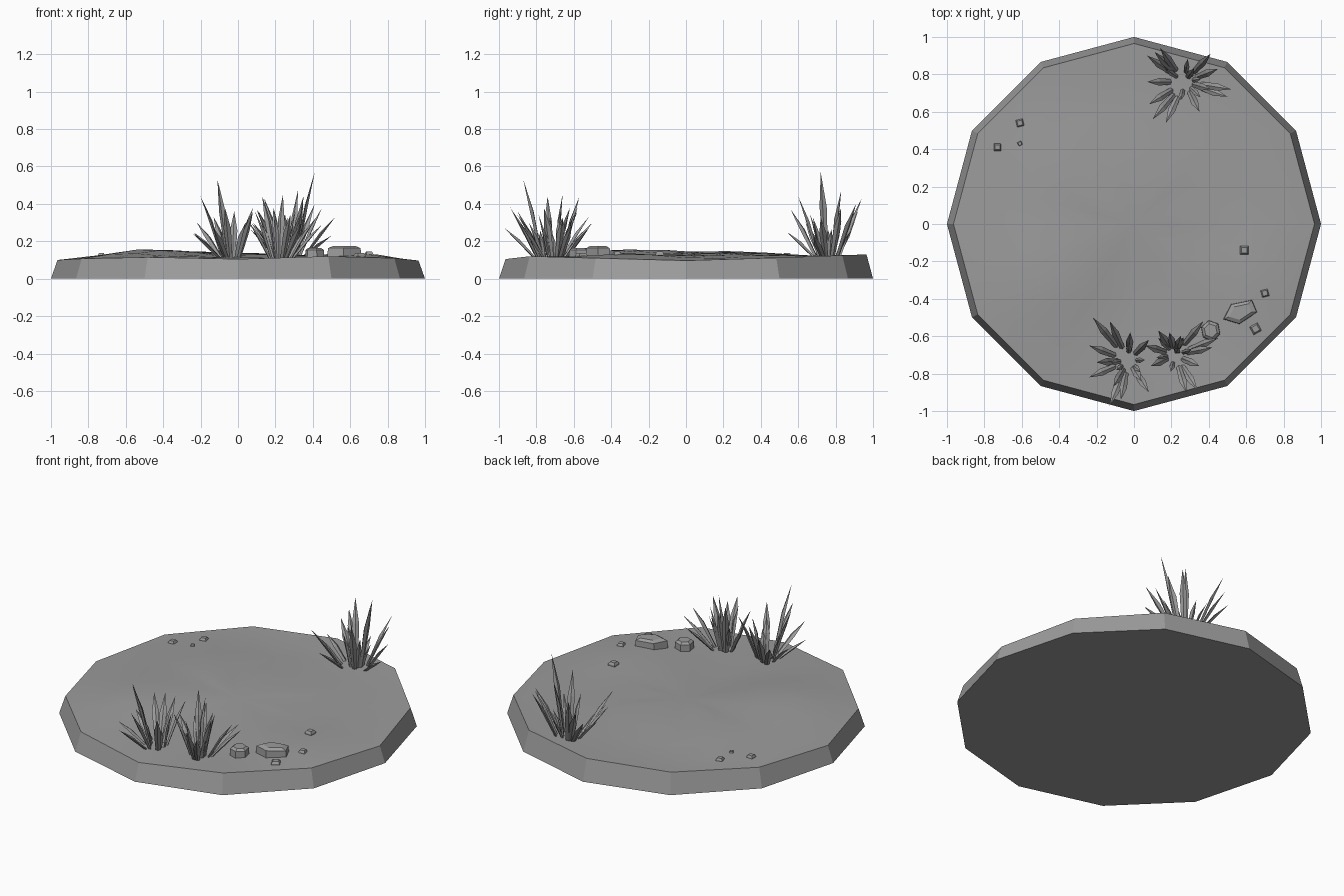
import bpy, bmesh, math, random
from mathutils import Vector

random.seed(4)
cube = bpy.data.objects.get("Cube")
if cube:
    bpy.data.objects.remove(cube, do_unlink=True)

grey = bpy.data.materials.new("stone grey")
grey.use_nodes = True
grey.diffuse_color = (0.33, 0.33, 0.33, 1)
grey.node_tree.nodes["Principled BSDF"].inputs["Base Color"].default_value = grey.diffuse_color


def finish(bm, name, smooth_angle=None):
    bmesh.ops.recalc_face_normals(bm, faces=bm.faces)
    mesh = bpy.data.meshes.new(name)
    bm.to_mesh(mesh)
    bm.free()
    mesh.materials.append(grey)
    obj = bpy.data.objects.new(name, mesh)
    bpy.context.collection.objects.link(obj)
    if smooth_angle:
        bpy.ops.object.select_all(action='DESELECT')
        obj.select_set(True)
        bpy.context.view_layer.objects.active = obj
        bpy.ops.object.shade_smooth_by_angle(angle=math.radians(smooth_angle))
    return obj


# Ground: twelve-sided slab with a gently rolling top
SIDES = 12
RIM = [.097, .112, .125, .13, .125, .115, .1, .107, .115, .105, .12, .11]
MOUNDS = [(-.45, -.3, .3, .042), (-.4, .25, .35, .03), (.15, .1, .4, .018),
          (.62, -.3, .22, .022), (.2, .7, .3, .012)]


def corner(k):
    a = math.tau * k / SIDES
    return Vector((math.cos(a), math.sin(a), 0))


def ground_z(x, y):
    z = .112
    for mx, my, width, height in MOUNDS:
        z += height * math.exp(-((x - mx) ** 2 + (y - my) ** 2) / width ** 2)
    return z


def ring(bm, scale, on_rim):
    verts = []
    for i in range(SIDES * 2):
        k, half = divmod(i, 2)
        n = (k + 1) % SIDES
        p = corner(k).lerp(corner(n), half / 2) * scale
        if on_rim:
            p.z = RIM[k] + (RIM[n] - RIM[k]) * half / 2
        else:
            p.z = ground_z(p.x, p.y) + random.uniform(-.004, .004)
        verts.append(bm.verts.new(p))
    return verts


bm = bmesh.new()
bottom = [bm.verts.new(corner(k)) for k in range(SIDES)]
bm.faces.new(bottom)
rings = [ring(bm, s, s > .9) for s in (.965, .8, .62, .43, .22)]
for k in range(SIDES):
    n = (k + 1) % SIDES
    bm.faces.new((bottom[k], bottom[n], rings[0][2 * n], rings[0][2 * k + 1], rings[0][2 * k]))
for outer, inner in zip(rings, rings[1:]):
    for i in range(len(outer)):
        j = (i + 1) % len(outer)
        bm.faces.new((outer[i], outer[j], inner[j], inner[i]))
centre = bm.verts.new((0, 0, ground_z(0, 0)))
for i in range(len(inner)):
    bm.faces.new((inner[i], inner[(i + 1) % len(inner)], centre))
finish(bm, "ground", 20)


# Grass: pointed blades with a diamond section, leaning outward
def add_blade(bm, base, tip, width):
    lean = Vector((tip.x - base.x, tip.y - base.y, 0)).normalized()
    side = Vector((-lean.y, lean.x, 0))
    out = (lean * (tip.z - base.z) - Vector((0, 0, 1)) * (tip - base).dot(lean)).normalized()
    sections = []
    for t, w in ((0, .65), (.6, 1)):
        p = base.lerp(tip, t) - lean * .012 * t
        sections.append([bm.verts.new(p + d * width * w)
                         for d in (side, out * .45, -side, -out * .45)])
    point = bm.verts.new(tip)
    low, high = sections
    bm.faces.new(low)
    for i in range(4):
        j = (i + 1) % 4
        bm.faces.new((low[i], low[j], high[j], high[i]))
        bm.faces.new((high[i], high[j], point))


def grass_clump(name, x, y, tips, shorts):
    bm = bmesh.new()
    middle = Vector((x, y, .105))
    for tip in map(Vector, tips):
        base = middle.lerp(Vector((tip.x, tip.y, middle.z)), .3)
        add_blade(bm, base, tip, .02)
    for i in range(shorts):
        a = math.tau * (i + random.random() * .6) / shorts
        d = Vector((math.cos(a), math.sin(a), 0))
        tip = middle + d * random.uniform(.08, .13)
        tip.z = random.uniform(.24, .36)
        add_blade(bm, middle + d * .04, tip, .015)
    finish(bm, name)


grass_clump("front_right_grass", -.03, -.73, [
    (-.22, -.5, .3), (-.13, -.52, .33), (-.02, -.58, .36), (-.24, -.65, .25),
    (-.2, -.74, .44), (-.24, -.82, .24), (-.11, -.87, .53), (-.13, -.97, .27),
    (-.07, -.94, .38), (.08, -.9, .36), (.04, -.84, .3), (.08, -.62, .38)], 5)
grass_clump("front_left_grass", .22, -.7, [
    (.13, -.57, .44), (.19, -.58, .38), (.25, -.6, .34), (.37, -.52, .27),
    (.45, -.61, .29), (.42, -.66, .33), (.35, -.76, .38), (.28, -.9, .34),
    (.34, -.89, .3), (.09, -.76, .36), (.06, -.65, .3), (.24, -.66, .45)], 6)
grass_clump("back_grass", .27, .76, [
    (.07, .9, .3), (.11, .92, .36), (.14, .94, .43), (.41, .91, .4),
    (.32, .83, .47), (.45, .83, .38), (.52, .72, .33), (.5, .68, .23),
    (.41, .72, .57), (.35, .6, .44), (.17, .54, .25), (.1, .56, .37),
    (.08, .64, .3), (.07, .76, .26)], 5)


# Stones: tapered, lightly chipped blocks resting in the ground
def stone(name, x, y, length, depth, top, turn=0, sides=4):
    bm = bmesh.new()
    loops = []
    for z, s in ((.09, 1), (top - .012, .95), (top, .65)):
        verts = []
        for i in range(sides):
            a = math.tau * (i + .5) / sides
            reach = s / (2 * math.cos(math.pi / sides))
            u, v = math.cos(a) * reach * length, math.sin(a) * reach * depth
            c, n = math.cos(turn), math.sin(turn)
            verts.append(bm.verts.new((x + u * c - v * n, y + u * n + v * c, z)))
        loops.append(verts)
    bm.faces.new(loops[0])
    bm.faces.new(loops[-1])
    for low, high in zip(loops, loops[1:]):
        for i in range(sides):
            j = (i + 1) % sides
            bm.faces.new((low[i], low[j], high[j], high[i]))
    finish(bm, name)


stone("large_stone", .57, -.47, .165, .1, .175, .4, 5)
stone("round_stone", .41, -.57, .095, .1, .165, .2, 6)
for i, (x, y, size) in enumerate([(-.73, .41, .04), (-.61, .54, .04), (-.61, .43, .025),
                                  (.59, -.14, .046), (.7, -.37, .04), (.65, -.56, .05)]):
    stone(f"pebble_{i}", x, y, size, size, ground_z(x, y) + size * .5 - .005, .25 * (i % 3))
